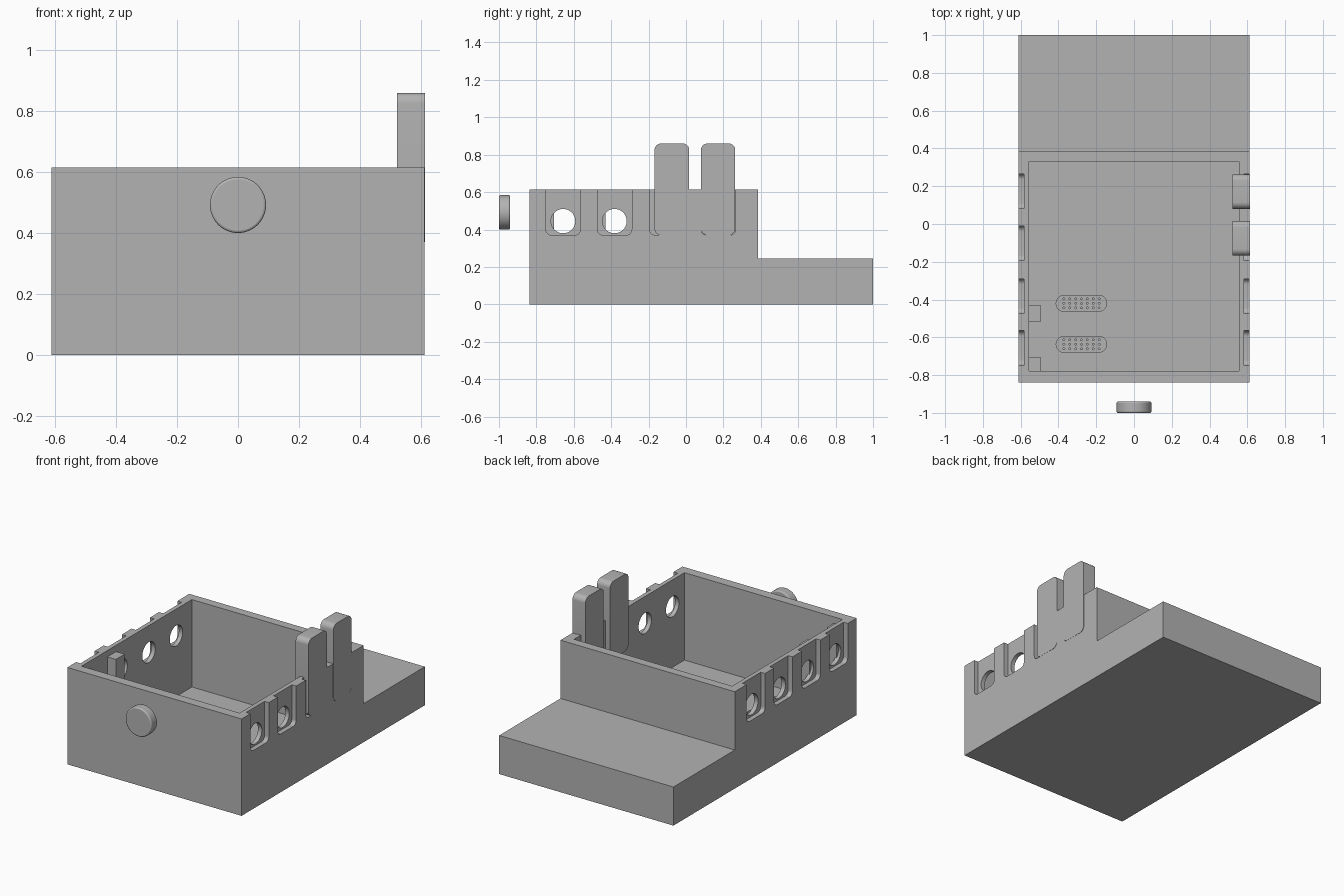
import bpy, bmesh, math
from mathutils import Matrix, Vector

if "Cube" in bpy.data.objects:
    bpy.data.objects.remove(bpy.data.objects["Cube"], do_unlink=True)

grey = bpy.data.materials.new("plain grey")
grey.use_nodes = True
grey.diffuse_color = (0.45, 0.45, 0.45, 1)
grey.node_tree.nodes["Principled BSDF"].inputs["Base Color"].default_value = grey.diffuse_color

HOLE_Z = 0.445
BAY_Y = [-0.657, -0.382, -0.102, 0.173]
FLOOR = 0.06


def finish(name, bm):
    bmesh.ops.recalc_face_normals(bm, faces=bm.faces)
    mesh = bpy.data.meshes.new(name)
    bm.to_mesh(mesh)
    bm.free()
    mesh.materials.append(grey)
    ob = bpy.data.objects.new(name, mesh)
    bpy.context.collection.objects.link(ob)
    return ob


def prism(bm, points, vector):
    face = bm.faces.new([bm.verts.new(p) for p in points])
    out = bmesh.ops.extrude_face_region(bm, geom=[face])
    moved = [v for v in out["geom"] if isinstance(v, bmesh.types.BMVert)]
    bmesh.ops.translate(bm, verts=moved, vec=vector)


def box(bm, x0, x1, y0, y1, z0, z1):
    prism(bm, [(x0, y0, z0), (x1, y0, z0), (x1, y1, z0), (x0, y1, z0)], (0, 0, z1 - z0))


def rounded(a0, a1, b0, b1, r, steps=8):
    """Outline of a rounded rectangle in two coordinates."""
    corners = [(a1 - r, b1 - r), (a0 + r, b1 - r), (a0 + r, b0 + r), (a1 - r, b0 + r)]
    return [(a + r * math.cos(t), b + r * math.sin(t))
            for i, (a, b) in enumerate(corners)
            for t in [math.pi / 2 * (i + k / steps) for k in range(steps + 1)]]


def cylinder(bm, radius, depth, centre, axis, segments=40):
    turn = Vector((0, 0, 1)).rotation_difference(Vector(axis)).to_matrix().to_4x4()
    bmesh.ops.create_cone(bm, cap_ends=True, segments=segments, radius1=radius, radius2=radius,
                          depth=depth, matrix=Matrix.Translation(centre) @ turn)


def cut(target, name, bm):
    cutter = finish(name, bm)
    cutter.hide_render = True
    mod = target.modifiers.new(name, "BOOLEAN")
    mod.object, mod.operation, mod.solver = cutter, "DIFFERENCE", "EXACT"
    bpy.context.view_layer.objects.active = target
    bpy.ops.object.modifier_apply(modifier=mod.name)
    bpy.data.objects.remove(cutter, do_unlink=True)


# Case body with the low rear step, from its side profile
bm = bmesh.new()
side = [(-0.838, 0), (1, 0), (1, 0.245), (0.385, 0.245), (0.385, 0.615), (-0.838, 0.615)]
prism(bm, [(-0.612, y, z) for y, z in side], (1.224, 0, 0))
case = finish("case", bm)

# Open cavity
bm = bmesh.new()
box(bm, -0.555, 0.555, -0.777, 0.33, FLOOR, 0.8)
cut(case, "cavity", bm)

# Key bays: rounded recesses, then round holes through both side walls
bm = bmesh.new()
for sx in (-1, 1):
    for y in BAY_Y:
        prism(bm, [(sx * 0.582, a, b) for a, b in rounded(y - 0.092, y + 0.092, 0.37, 0.8, 0.03)],
              (sx * 0.1, 0, 0))
cut(case, "bays", bm)
bm = bmesh.new()
for sx in (-1, 1):
    for y in BAY_Y:
        cylinder(bm, 0.065, 0.2, (sx * 0.57, y, HOLE_Z), (1, 0, 0))
cut(case, "holes", bm)

# Two grilles in the floor: shallow slots with rows of small pits
bm = bmesh.new()
for y in (-0.42, -0.637):
    prism(bm, [(a, b, FLOOR - 0.02) for a, b in rounded(-0.412, -0.145, y - 0.042, y + 0.042, 0.041)],
          (0, 0, 0.1))
cut(case, "grille_slots", bm)
bm = bmesh.new()
for y in (-0.42, -0.637):
    for i in range(7):
        for j in (-1, 0, 1):
            cylinder(bm, 0.005, 0.04, (-0.278 + (i - 3) * 0.031, y + j * 0.024, FLOOR - 0.025),
                     (0, 0, 1), 8)
cut(case, "grille_pits", bm)

# Inner corner post and its neighbour
for name, y0, y1 in (("front_post", -0.785, -0.705), ("rear_post", -0.518, -0.43)):
    bm = bmesh.new()
    box(bm, -0.565, -0.495, y0, y1, FLOOR - 0.01, 0.575)
    finish(name, bm)

# Tall keys standing in the two rear bays
for name, y0, y1 in (("front_key", -0.168, 0.017), ("rear_key", 0.08, 0.263)):
    bm = bmesh.new()
    prism(bm, [(0.522, a, b) for a, b in rounded(y0, y1, 0.37, 0.86, 0.035)], (0.091, 0, 0))
    finish(name, bm)

# Loose round button ahead of the front wall
bm = bmesh.new()
cylinder(bm, 0.092, 0.06, (0, -0.97, 0.492), (0, 1, 0), 64)
button = finish("button", bm)
bev = button.modifiers.new("edge", "BEVEL")
bev.width, bev.segments = 0.008, 3

# Smooth the curved walls, keep the edges sharp
bpy.ops.object.select_all(action="DESELECT")
for ob in bpy.context.scene.objects:
    if ob.type == "MESH":
        ob.select_set(True)
        bpy.context.view_layer.objects.active = ob
bpy.ops.object.shade_smooth_by_angle(angle=math.radians(30))
